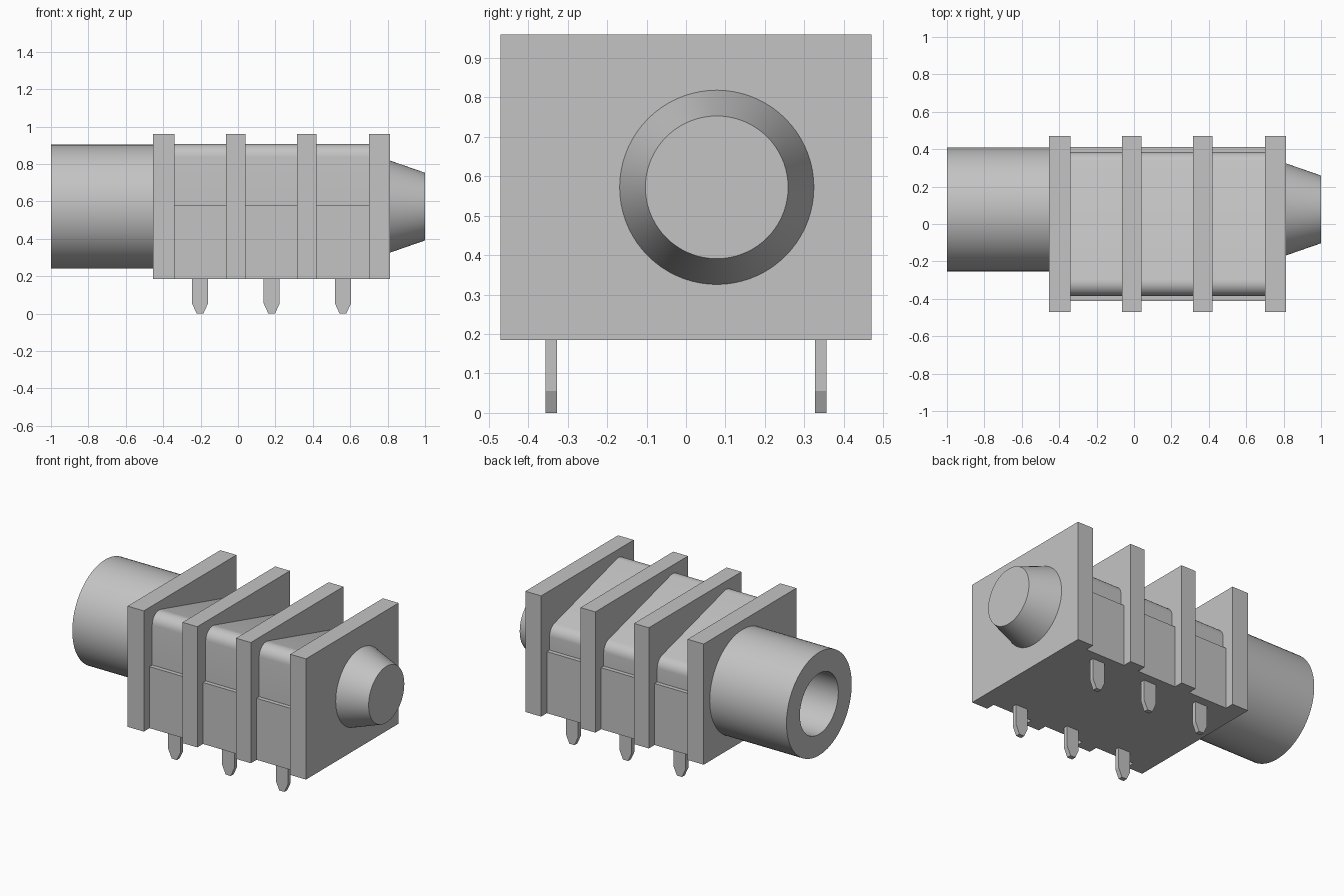
import bpy, bmesh, math
from mathutils import Matrix, Vector

old = bpy.data.objects.get("Cube")
if old:
    bpy.data.objects.remove(old, do_unlink=True)

GREY = (0.55, 0.55, 0.55, 1.0)
mat = bpy.data.materials.new("light grey plastic")
mat.use_nodes = True
mat.diffuse_color = GREY
mat.node_tree.nodes["Principled BSDF"].inputs["Base Color"].default_value = GREY

AXIS_Y, AXIS_Z = 0.078, 0.572      # centre line of the socket
BOTTOM, TOP = 0.185, 0.96          # housing heights


def finish(bm, name):
    bmesh.ops.recalc_face_normals(bm, faces=bm.faces)
    mesh = bpy.data.meshes.new(name)
    bm.to_mesh(mesh)
    bm.free()
    obj = bpy.data.objects.new(name, mesh)
    obj.data.materials.append(mat)
    bpy.context.collection.objects.link(obj)
    return obj


def select_only(obj):
    bpy.ops.object.select_all(action='DESELECT')
    obj.select_set(True)
    bpy.context.view_layer.objects.active = obj


def prism(name, points, direction):
    """Extrude a closed planar outline along a direction."""
    bm = bmesh.new()
    face = bm.faces.new([bm.verts.new(p) for p in points])
    result = bmesh.ops.extrude_face_region(bm, geom=[face], use_keep_orig=True)
    moved = [v for v in result["geom"] if isinstance(v, bmesh.types.BMVert)]
    bmesh.ops.translate(bm, verts=moved, vec=direction)
    return finish(bm, name)


def box(name, x0, x1, y0, y1, z0, z1):
    outline = [(x0, y0, z0), (x0, y1, z0), (x0, y1, z1), (x0, y0, z1)]
    return prism(name, outline, (x1 - x0, 0, 0))


def tube(name, x0, x1, r0, r1):
    """Round part lying along x on the socket's centre line."""
    bm = bmesh.new()
    place = Matrix.Translation(((x0 + x1) / 2, AXIS_Y, AXIS_Z)) @ Matrix.Rotation(math.pi / 2, 4, 'Y')
    bmesh.ops.create_cone(bm, cap_ends=True, segments=72, radius1=r0, radius2=r1,
                          depth=x1 - x0, matrix=place)
    return finish(bm, name)


def fillet(before, corner, after, radius, steps=8):
    """Points of a rounded corner in a 2D outline."""
    c = Vector(corner)
    a, b = (Vector(before) - c).normalized(), (Vector(after) - c).normalized()
    half = a.angle(b) / 2
    centre = c + (a + b).normalized() * radius / math.sin(half)
    start = c + a * radius / math.tan(half) - centre
    end = c + b * radius / math.tan(half) - centre
    sweep = math.pi - 2 * half
    return [centre + (start * math.sin(sweep * (1 - i / steps))
                      + end * math.sin(sweep * i / steps)) / math.sin(sweep)
            for i in range(steps + 1)]


# Inner housing: stepped sides with a sloping, rounded top
lower, upper, step = 0.412, 0.385, 0.58
front_foot, front_peak = (-upper, step), (-upper, 0.928)
back_peak, back_foot = (upper, 0.72), (upper, step)
outline = [(-lower, BOTTOM), (-lower, step), front_foot]
outline += fillet(front_foot, front_peak, back_peak, 0.07)
outline += fillet(front_peak, back_peak, back_foot, 0.07)
outline += [back_foot, (lower, step), (lower, BOTTOM)]
housing = prism("housing_core", [(-0.4, y, z) for y, z in outline], (1.16, 0, 0))

# Four square flanges
fins = []
for i, (x0, x1) in enumerate([(-0.455, -0.34), (-0.065, 0.04), (0.315, 0.42), (0.70, 0.812)]):
    fins.append(box(f"flange_{i + 1}", x0, x1, -0.47, 0.47, BOTTOM, TOP))

# Socket barrel and tapered nose
barrel = tube("socket_barrel", -1.0, -0.42, 0.331, 0.331)
nose = tube("tapered_nose", 0.81, 1.0, 0.247, 0.181)

# Plug hole through the barrel and housing
cutter = tube("hole_cutter", -1.1, 0.6, 0.195, 0.195)
cutter.hide_render = True
for obj in [barrel, housing] + fins[:3]:
    mod = obj.modifiers.new("plug_hole", 'BOOLEAN')
    mod.operation = 'DIFFERENCE'
    mod.solver = 'EXACT'
    mod.object = cutter
    select_only(obj)
    bpy.ops.object.modifier_apply(modifier=mod.name)
bpy.data.objects.remove(cutter, do_unlink=True)

# Six contact pins with pointed ends
for x in (-0.203, 0.18, 0.561):
    for side, y in (("front", -0.342), ("back", 0.342)):
        half, tip, shoulder = 0.043, 0.018, 0.055
        shape = [(-half, 0.2), (-half, shoulder), (-tip, 0), (tip, 0), (half, shoulder), (half, 0.2)]
        prism(f"{side}_pin", [(x + dx, y - 0.0145, z) for dx, z in shape], (0, 0.029, 0))

# Smooth the round surfaces, keep edges crisp
for obj in [housing, barrel, nose]:
    select_only(obj)
    bpy.ops.object.shade_smooth_by_angle(angle=math.radians(30))
